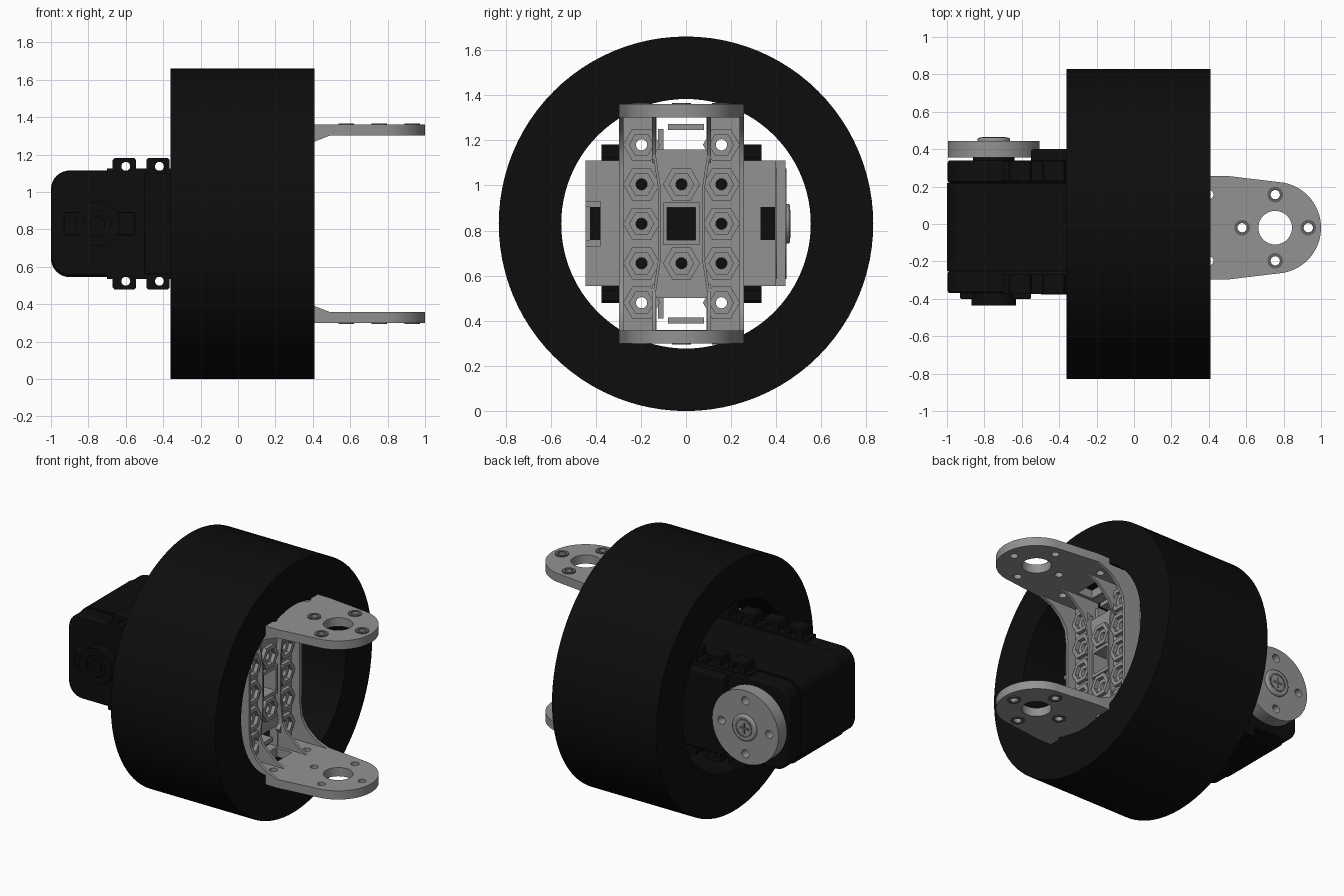
import bpy, bmesh, math
from mathutils import Vector

cube = bpy.data.objects.get("Cube")
if cube:
    bpy.data.objects.remove(cube, do_unlink=True)


def material(name, v):
    m = bpy.data.materials.new(name)
    m.use_nodes = True
    m.diffuse_color = (v, v, v, 1)
    bsdf = next(n for n in m.node_tree.nodes if n.type == 'BSDF_PRINCIPLED')
    bsdf.inputs["Base Color"].default_value = (v, v, v, 1)
    bsdf.inputs["Roughness"].default_value = 0.6
    return m


BLACK = material("matte black", 0.004)
GREY = material("bracket grey", 0.29)
DARK = material("screw grey", 0.12)

CY, CZ = -0.02, 0.83      # mechanism centre line
AXLE = -0.75              # output shaft position
HINGE = 0.755             # hinge hole position
PITCH = 0.177             # screw hole spacing


def rect(a, b, c, d):
    return [(a, c), (b, c), (b, d), (a, d)]


def circle(u, v, r, n=32):
    return [(u + r * math.cos(2 * math.pi * i / n), v + r * math.sin(2 * math.pi * i / n))
            for i in range(n)]


def round_end(a, b, c, d, r):
    """Rectangle with its two low-u corners rounded."""
    pts = [(b, c), (b, d)]
    for v, start in ((d - r, 90), (c + r, 180)):
        for i in range(9):
            t = math.radians(start + i * 90 / 8)
            pts.append((a + r + r * math.cos(t), v + r * math.sin(t)))
    return pts


def flip(poly):
    """Mirror a polygon top to bottom about the mechanism centre."""
    return [(u, 2 * CZ - v) for u, v in poly]


def prism(name, polys, axis, a, b, mat=None, bevel=0):
    """Extrude flat outlines along an axis from a to b."""
    place = {'x': lambda u, v, w: (w, u, v), 'y': lambda u, v, w: (u, w, v),
             'z': lambda u, v, w: (u, v, w)}[axis]
    bm = bmesh.new()
    for poly in polys:
        face = bm.faces.new([bm.verts.new(place(u, v, a)) for u, v in poly])
        ext = bmesh.ops.extrude_face_region(bm, geom=[face])
        move = Vector(place(0, 0, b - a))
        bmesh.ops.translate(bm, vec=move, verts=[g for g in ext['geom']
                                                 if isinstance(g, bmesh.types.BMVert)])
    bmesh.ops.recalc_face_normals(bm, faces=bm.faces)
    me = bpy.data.meshes.new(name)
    bm.to_mesh(me)
    bm.free()
    ob = bpy.data.objects.new(name, me)
    bpy.context.collection.objects.link(ob)
    if mat:
        me.materials.append(mat)
    if bevel:
        mod = ob.modifiers.new("soft edge", 'BEVEL')
        mod.width, mod.segments, mod.limit_method = bevel, 2, 'ANGLE'
    return ob


def cut(ob, polys, axis, a, b):
    """Subtract extruded outlines from an object."""
    tool = prism("cutter", polys, axis, a, b)
    tool.hide_render = True
    mod = ob.modifiers.new("cut", 'BOOLEAN')
    mod.operation, mod.solver, mod.object = 'DIFFERENCE', 'EXACT', tool
    bpy.context.view_layer.objects.active = ob
    bpy.ops.object.modifier_apply(modifier=mod.name)
    bpy.data.objects.remove(tool, do_unlink=True)


# Wheel tyre
tyre = prism("tyre", [circle(0, CZ, 0.83, 96)], 'x', -0.36, 0.41, BLACK)
cut(tyre, [circle(0, CZ, 0.553, 96)], 'x', -0.5, 0.5)

# Motor housing: centre layer and two slightly smaller end covers
prism("motor_core", [round_end(-1, 0.09, 0.545, 1.115, 0.1)], 'y', -0.25, 0.22, BLACK)
cover = [round_end(-0.996, 0.09, 0.55, 1.11, 0.1)]
prism("motor_front_cover", cover, 'y', -0.37, -0.25, BLACK, 0.012)
prism("motor_back_cover", cover, 'y', 0.22, 0.34, BLACK, 0.012)
prism("motor_gear_step", [rect(-0.55, 0.09, 0.57, 1.09)], 'y', 0.3, 0.4, BLACK, 0.01)
prism("front_joint_plate", [rect(-0.5, 0.09, 0.56, 1.1)], 'y', -0.378, -0.3, BLACK, 0.006)
prism("cable_socket", [rect(-0.93, -0.55, 0.77, 0.89)], 'y', -0.4, -0.3, BLACK, 0.006)

# Idler boss with a recessed centre
idler = prism("idler_boss", [circle(AXLE, CZ, 0.12)], 'y', -0.435, -0.3, BLACK)
cut(idler, [circle(AXLE, CZ, 0.07)], 'y', -0.5, -0.42)
prism("idler_screw", [circle(AXLE, CZ, 0.04)], 'y', -0.43, -0.35, BLACK)

# Mounting lugs along the top and bottom edges
lugs, holes = [rect(-0.7, 0.09, 1.09, 1.12)], []
for x in (-0.6, -0.42, -0.24, -0.06):
    lugs.append([(x - 0.07, 1.12), (x + 0.055, 1.12), (x + 0.055, 1.17), (x + 0.045, 1.182),
                 (x - 0.06, 1.182), (x - 0.07, 1.17)])
    holes.append(circle(x, 1.137, 0.024, 16))
lugs[0][2:] = [(0.09, 1.125), (-0.7, 1.125)]
for side, y0, y1 in (("front", -0.375, -0.27), ("back", 0.23, 0.335)):
    for end, f in (("upper", lambda p: p), ("lower", flip)):
        rail = prism(f"{side}_{end}_lug_rail", [f(lugs[0])], 'y', y0, y1, BLACK)
        lug = prism(f"{side}_{end}_lugs", [f(p) for p in lugs[1:]], 'y', y0, y1, BLACK)
        for part in (rail, lug):
            cut(part, [f(p) for p in holes], 'y', y0 - 0.1, y1 + 0.1)

# Output horn with screw holes and centre screw
prism("horn_collar", [circle(AXLE, CZ, 0.11)], 'y', 0.33, 0.37, BLACK)
horn = prism("output_horn", [circle(AXLE, CZ, 0.245, 64)], 'y', 0.355, 0.445, GREY)
cut(horn, [circle(AXLE + dx, CZ + dz, 0.027, 16) for dx, dz in
           ((PITCH, 0), (-PITCH, 0), (0, PITCH), (0, -PITCH))], 'y', 0.3, 0.5)
hub = prism("horn_hub", [circle(AXLE, CZ, 0.088)], 'y', 0.43, 0.462, GREY, 0.01)
ring = prism("hub_groove", [circle(AXLE, CZ, 0.062)], 'y', 0.455, 0.464, DARK)
cut(ring, [circle(AXLE, CZ, 0.05)], 'y', 0.4, 0.5)
prism("screw_slot_across", [rect(AXLE - 0.035, AXLE + 0.035, CZ - 0.008, CZ + 0.008)],
      'y', 0.457, 0.464, DARK)
prism("screw_slot_upright", [rect(AXLE - 0.008, AXLE + 0.008, CZ - 0.035, CZ + 0.035)],
      'y', 0.457, 0.4635, DARK)

# Screw grid shared by the mount plate and the hinge panel
grid = [(CY + s * PITCH, CZ + i * 0.175) for s in (-1, 1) for i in (-2, -1, 0, 1, 2)]
grid += [(CY, CZ - 0.175), (CY, CZ + 0.175)]
bores = [circle(y, z, 0.025, 16) for y, z in grid]
slot = rect(CY - 0.065, CY + 0.062, 0.757, 0.903)

# Mount plate with notched ears that wrap the housing
mount = prism("mount_plate", [rect(-0.445, 0.4, 0.555, 1.11)], 'x', 0.09, 0.17, GREY)
cut(mount, [p for p in bores if 0.6 < p[0][1] < 1.06] + [slot], 'x', 0, 0.3)
ears = prism("mount_ears", [rect(-0.445, -0.385, 0.555, 1.11), rect(0.402, 0.44, 0.555, 1.11)],
             'x', -0.1, 0.17, GREY)
notches = [rect(-0.425, -0.38, 0.757, 0.905), rect(0.33, 0.395, 0.757, 0.905)]
prism("mount_notches", notches, 'x', 0.165, 0.175, BLACK)
prism("notch_lips", [rect(-0.445, -0.38, 0.73, 0.757), rect(-0.445, -0.38, 0.905, 0.93)],
      'x', 0.16, 0.18, GREY)

# Hinge panel, open in the middle of its upper and lower ends
panel = prism("hinge_panel", [rect(CY - 0.277, CY + 0.277, 0.32, 1.34)], 'x', 0.17, 0.23, GREY)
window = rect(CY - 0.11, CY + 0.11, 1.16, 1.3)
cut(panel, bores + [slot, window, flip(window)], 'x', 0, 0.4)

# Hexagonal nut seats on the panel
seats = prism("nut_seats", [circle(y, z, 0.082, 6) for y, z in grid], 'x', 0.225, 0.255, GREY)
cut(seats, [circle(y, z, 0.054, 6) for y, z in grid], 'x', 0.1, 0.4)
frame = prism("slot_frame", [rect(CY - 0.08, CY + 0.08, 0.735, 0.925)], 'x', 0.225, 0.25, GREY)
cut(frame, [slot], 'x', 0, 0.4)

# Waisted ridges between the screw columns
for side, s in (("front", -1), ("back", 1)):
    path = [(0.118, 1.3), (0.118, 1.16), (0.09, 0.98)]
    path += [(u, 2 * CZ - v) for u, v in reversed(path)]
    outline = [(CY + s * u, v) for u, v in path]
    outline += [(CY + s * (u + 0.012), v) for u, v in reversed(path)]
    prism(f"{side}_ridge", [outline], 'x', 0.22, 0.265, GREY)

# Side flanges and inner gussets that sweep into the hinge arms
sweep = [(0.29, 1.05), (0.3, 1.14), (0.34, 1.21), (0.41, 1.27), (0.5, 1.305)]
flange = [(0.17, CZ)] + [(0.17, 1.34), (0.5, 1.34)] + sweep[::-1] + [(0.29, CZ)]
flange = flange[1:-1] + [(x, 2 * CZ - z) for x, z in reversed(flange[1:-1])]
gusset = [(0.22, 1.31), (0.46, 1.31), (0.38, 1.27), (0.29, 1.19), (0.25, 1.1), (0.22, 1.1)]
for side, s in (("front", -1), ("back", 1)):
    prism(f"{side}_flange", [flange], 'y', CY + s * 0.277, CY + s * 0.257, GREY)
    prism(f"{side}_gussets", [gusset, flip(gusset)], 'y', CY + s * 0.13, CY + s * 0.112, GREY)

# Hinge arms with a rounded end, pivot hole and screw holes
arm = [(0.17, CY - 0.277), (0.5, CY - 0.277)]
arm += [(HINGE + 0.245 * math.cos(t), CY + 0.245 * math.sin(t))
        for t in (math.radians(-80 + 5 * i) for i in range(33))]
arm += [(0.5, CY + 0.277), (0.17, CY + 0.277)]
spots = [(HINGE + PITCH, CY), (HINGE - PITCH, CY), (HINGE, CY + PITCH), (HINGE, CY - PITCH)]
small = [circle(x, y, 0.025, 16) for x, y in spots]
root = [circle(0.4, CY + s * PITCH, 0.025, 16) for s in (-1, 1)]
for end, z0, z1, rim in (("upper", 1.302, 1.36, 1.366), ("lower", 0.3, 0.358, 0.294)):
    plate = prism(f"{end}_arm", [arm], 'z', z0, z1, GREY)
    cut(plate, small + root + [circle(HINGE, CY, 0.09), rect(0.24, 0.35, CY - 0.09, CY + 0.09)],
        'z', z0 - 0.1, z1 + 0.1)
    low, high = sorted((rim, z1 - 0.01 if end == "upper" else z0 + 0.01))
    rims = prism(f"{end}_arm_rims", [circle(x, y, 0.042, 24) for x, y in spots],
                 'z', low, high, DARK)
    cut(rims, small, 'z', low - 0.1, high + 0.1)

# Cable clips in the panel windows
clip = [rect(CY - 0.06, CY + 0.1, 1.245, 1.272), rect(CY - 0.105, CY - 0.08, 1.15, 1.25)]
prism("cable_clips", clip + [flip(p) for p in clip], 'x', 0.1, 0.2, GREY)

# Smooth round surfaces while keeping hard edges
for ob in bpy.context.scene.objects:
    ob.select_set(ob.type == 'MESH')
bpy.ops.object.shade_smooth_by_angle(angle=math.radians(30))
